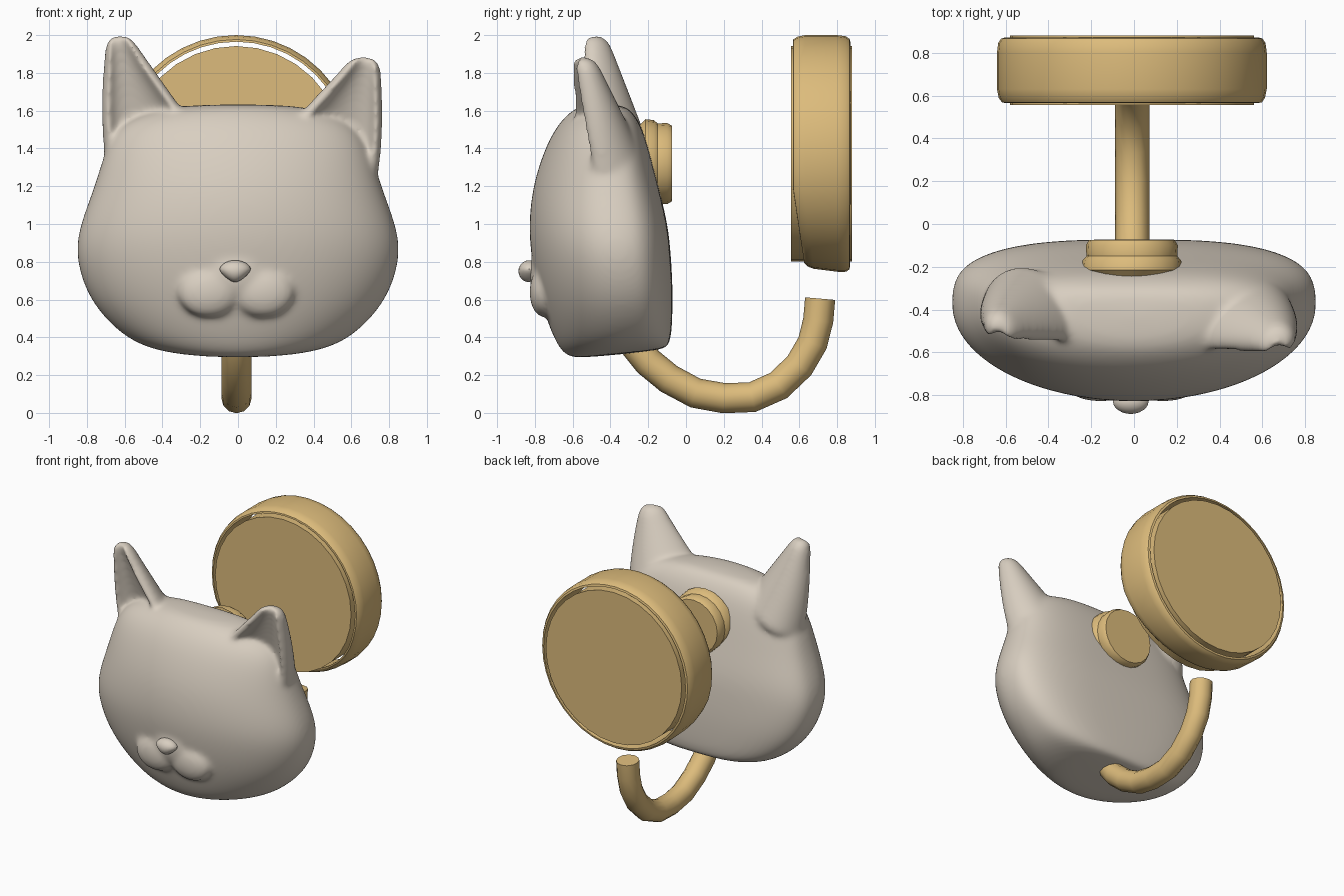
import bpy, bmesh
from math import sin, cos, pi
from mathutils import Vector, Matrix

cube = bpy.data.objects.get("Cube")
if cube:
    bpy.data.objects.remove(cube, do_unlink=True)


def material(name, rgb):
    m = bpy.data.materials.new(name)
    m.use_nodes = True
    m.diffuse_color = (*rgb, 1)
    m.node_tree.nodes["Principled BSDF"].inputs["Base Color"].default_value = (*rgb, 1)
    return m


BEIGE = material("warm beige", (0.69, 0.62, 0.53))
GOLD = material("soft gold", (0.72, 0.50, 0.20))


def loft(bm, rings, closed=False):
    """Bridge equal rings of points; cap the ends unless the loft is closed."""
    vs = [[bm.verts.new(p) for p in ring] for ring in rings]
    n = len(vs[0])
    pairs = list(zip(vs, vs[1:])) + ([(vs[-1], vs[0])] if closed else [])
    for a, b in pairs:
        for i in range(n):
            j = (i + 1) % n
            bm.faces.new((a[i], a[j], b[j], b[i]))
    if not closed:
        bm.faces.new(vs[0])
        bm.faces.new(vs[-1])


def ball(bm, center, radii):
    mat = Matrix.Translation(center) @ Matrix.Diagonal((*radii, 1))
    return bmesh.ops.create_uvsphere(bm, u_segments=24, v_segments=14,
                                     radius=1, matrix=mat)["verts"]


def finish(name, bm, mat):
    bmesh.ops.recalc_face_normals(bm, faces=bm.faces)
    mesh = bpy.data.meshes.new(name)
    bm.to_mesh(mesh)
    bm.free()
    mesh.materials.append(mat)
    ob = bpy.data.objects.new(name, mesh)
    bpy.context.collection.objects.link(ob)
    bpy.ops.object.select_all(action='DESELECT')
    ob.select_set(True)
    bpy.context.view_layer.objects.active = ob
    bpy.ops.object.shade_smooth_by_angle(angle=0.7)
    return ob


def head_ring(z, half, front, back, n=32):
    """Round in front, squarer and flatter behind."""
    mid = front + 0.6 * (back - front)
    tilt = 0.1 * max(0, 1 - (z - 0.31) / 0.4)
    pts = []
    for i in range(n):
        c, s = cos(2 * pi * i / n), sin(2 * pi * i / n)
        if s > 0:
            x = abs(c) ** 0.65 * (1 if c > 0 else -1)
            y = mid + (back - mid) * s ** 0.65
        else:
            x, y = c, mid + (mid - front) * s
        pts.append((half * x, y, z + tilt * (y + 0.53)))
    return pts


def ear(bm, outer, outer_tip, inner, inner_tip, steps=7, n=10):
    """Tapering shell between two thick rims: bulging behind, hollow in front."""
    outer, outer_tip, inner, inner_tip = map(Vector, (outer, outer_tip, inner, inner_tip))
    side = 1 if outer.x > 0 else -1
    rings = []
    for k in range(steps):
        t = k / (steps - 1)
        a = outer.lerp(outer_tip, t) + Vector((side * 0.025 * sin(pi * t), 0, 0))
        b = inner.lerp(inner_tip, t)
        mid, half, depth = (a + b) / 2, (a - b) / 2, 0.29 - 0.21 * t
        rim = half - half.normalized() * min(0.05, half.length * 0.4)
        back = [mid + half * cos(pi * i / n) + Vector((0, depth * sin(pi * i / n), 0))
                for i in range(n + 1)]
        hollow = [mid + rim * cos(pi * i / n)
                  + Vector((0, depth * 0.48 * sin(pi * i / n) - 0.05, 0))
                  for i in range(n, -1, -1)]
        rings.append(back + hollow)
    loft(bm, rings)


# Head, ears and muzzle, fused into one soft surface
bm = bmesh.new()
profile = [
    (0.29, .27, -.58, -.11), (0.315, .45, -.64, -.09), (0.38, .60, -.69, -.075),
    (0.53, .745, -.75, -.07), (0.68, .825, -.795, -.07), (0.85, .865, -.825, -.08),
    (1.00, .84, -.835, -.095), (1.20, .76, -.815, -.145), (1.40, .705, -.75, -.195),
    (1.52, .63, -.685, -.235), (1.59, .49, -.62, -.28), (1.635, .28, -.55, -.33)]
loft(bm, [head_ring(*p) for p in profile])
ear(bm, (-.705, -.40, 1.25), (-.70, -.49, 2.0), (-.21, -.53, 1.5), (-.575, -.51, 2.01))
ear(bm, (.74, -.44, 1.18), (.755, -.555, 1.885), (.23, -.56, 1.49), (.61, -.575, 1.895))
for s in (-1, 1):
    ball(bm, (s * 0.145 - 0.01, -0.755, 0.64), (0.165, 0.075, 0.135))
ball(bm, (-0.01, -0.77, 0.735), (0.16, 0.06, 0.13))
head = finish("head", bm, BEIGE)
head.modifiers.new("round", 'SUBSURF').levels = 2
head.modifiers["round"].render_levels = 2
fuse = head.modifiers.new("fuse", 'REMESH')
fuse.mode = 'VOXEL'
fuse.voxel_size = 0.013
fuse.use_smooth_shade = True
soft = head.modifiers.new("soften", 'SMOOTH')
soft.factor = 0.5
soft.iterations = 28

# Nose, narrowing to a point at the bottom
bm = bmesh.new()
for v in ball(bm, (-0.015, -0.83, 0.75), (0.085, 0.057, 0.058)):
    if v.co.z < 0.76:
        v.co.x = -0.015 + (v.co.x + 0.015) * (1 - (0.76 - v.co.z) * 7)
finish("nose", bm, BEIGE)


def disc(name, profile, z, n=32):
    """Solid turned around the front-to-back axis from (radius, y) pairs."""
    bm = bmesh.new()
    loft(bm, [[(-0.01 + r * cos(2 * pi * i / n), y, z + r * sin(2 * pi * i / n))
               for i in range(n)] for r, y in profile])
    return finish(name, bm, GOLD)


# Wall plate core and the small mount behind the head
disc("plate_core", [(.57, .555), (.57, .88)], 1.372)
disc("head_mount", [(.2, -.25), (.235, -.215), (.23, -.17), (.212, -.15),
                    (.215, -.10), (.2, -.075)], 1.32, 20)

# Thin rounded band around the plate, pinched at the bottom
bm = bmesh.new()
section = [(.595, .566), (.607, .568), (.622, .59), (.63, .63), (.63, .80),
           (.624, .845), (.61, .866), (.595, .87), (.595, .71)]
rings = []
for i in range(40):
    a = 2 * pi * i / 40
    low = max(0, -sin(a) - 0.3) / 0.7
    rings.append([(-0.01 + r * cos(a), .86 - (.86 - y) * (1 - 0.2 * low),
                   1.37 + (r - 0.03 * low * (.86 - y) / .3) * sin(a)) for r, y in section])
loft(bm, rings, closed=True)
finish("plate_band", bm, GOLD)

# Hook sweeping down from the head and up towards the plate
path = [(-.33, .48), (-.28, .37), (-.20, .27), (-.09, .18), (.05, .105), (.20, .078),
        (.35, .083), (.49, .145), (.60, .25), (.67, .37), (.70, .49), (.71, .605)]
curve = bpy.data.curves.new("hook", 'CURVE')
curve.dimensions = '3D'
curve.bevel_depth = 0.08
curve.bevel_resolution = 4
curve.use_fill_caps = True
spline = curve.splines.new('POLY')
spline.points.add(len(path) - 1)
for point, (y, z) in zip(spline.points, path):
    point.co = (-0.008, y, z, 1)
spline.use_smooth = True
curve.materials.append(GOLD)
bpy.context.collection.objects.link(bpy.data.objects.new("hook", curve))
